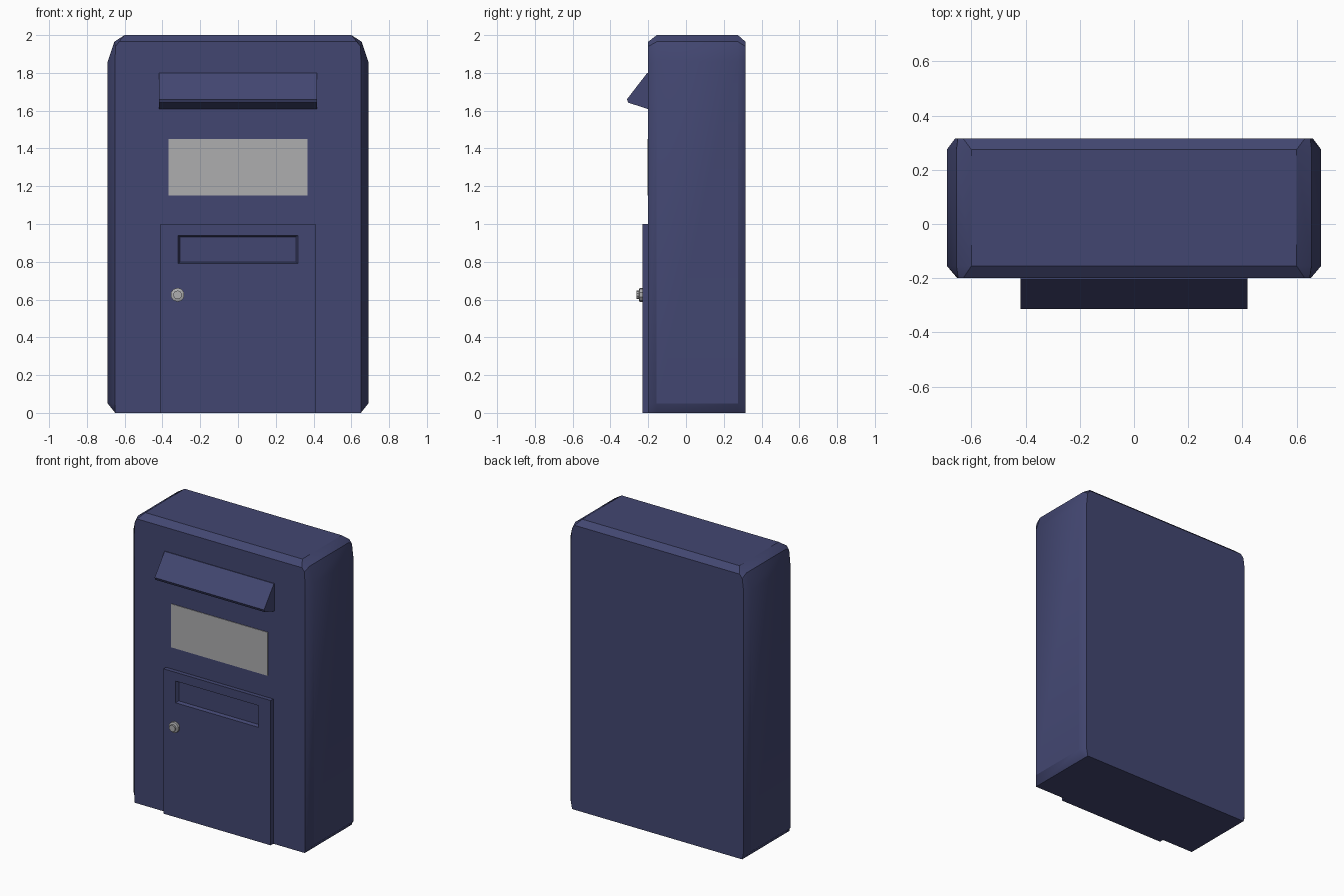
import bpy, bmesh, math

if "Cube" in bpy.data.objects:
    bpy.data.objects.remove(bpy.data.objects["Cube"])


def material(name, rgb):
    m = bpy.data.materials.new(name)
    m.diffuse_color = (*rgb, 1)
    m.use_nodes = True
    m.node_tree.nodes["Principled BSDF"].inputs["Base Color"].default_value = m.diffuse_color
    return m


NAVY = material("navy_paint", (0.055, 0.062, 0.165))
PALE = material("pale_grey", (0.42, 0.42, 0.43))


def finish(name, bm, mat, smooth=None):
    bmesh.ops.recalc_face_normals(bm, faces=bm.faces)
    me = bpy.data.meshes.new(name)
    bm.to_mesh(me)
    bm.free()
    me.materials.append(mat)
    ob = bpy.data.objects.new(name, me)
    bpy.context.collection.objects.link(ob)
    if smooth:
        bpy.ops.object.select_all(action='DESELECT')
        ob.select_set(True)
        bpy.context.view_layer.objects.active = ob
        bpy.ops.object.shade_smooth_by_angle(angle=math.radians(smooth))
    return ob


def loft(bm, rings):
    """Skin matching closed rings of points and cap both ends."""
    loops = [[bm.verts.new(p) for p in r] for r in rings]
    n = len(loops[0])
    for a, b in zip(loops, loops[1:]):
        for i in range(n):
            j = (i + 1) % n
            bm.faces.new((a[i], a[j], b[j], b[i]))
    return bm.faces.new(loops[0]), bm.faces.new(loops[-1])


def outline(half, y):
    """Mirror a half outline (x, z) to a full ring at depth y."""
    return [(x, y, z) for x, z in half] + [(-x, y, z) for x, z in reversed(half)]


def rect(hx, z0, z1, y):
    return outline([(hx, z0), (hx, z1)], y)


# Body: rounded-top case with chamfered front and back rims
outer = [(0.65, 0), (0.69, 0.05), (0.69, 1.86), (0.655, 1.965), (0.60, 2.0)]
front = [(0.65, 0), (0.652, 0.05), (0.652, 1.85), (0.648, 1.94), (0.63, 1.965)]
back = [(0.65, 0), (0.66, 0.05), (0.66, 1.86), (0.65, 1.94), (0.63, 1.965)]
bm = bmesh.new()
loft(bm, [outline(front, -0.20), outline(outer, -0.155),
          outline(outer, 0.275), outline(back, 0.315)])
finish("body", bm, NAVY, 32)

# Slot hood: wedge profile (y, z) extruded across
wedge = [(-0.19, 1.80), (-0.205, 1.80), (-0.313, 1.66), (-0.305, 1.642),
         (-0.205, 1.61), (-0.19, 1.61)]
bm = bmesh.new()
loft(bm, [[(x, y, z) for y, z in wedge] for x in (-0.418, 0.418)])
finish("slot_hood", bm, NAVY)

# Label plate
bm = bmesh.new()
loft(bm, [rect(0.368, 1.15, 1.45, -0.204), rect(0.368, 1.15, 1.45, -0.199)])
finish("label_plate", bm, PALE)

# Door with a sunken name slot: frame strips plus recess, front ring bridged
bm = bmesh.new()
rings = [rect(0.41, 0, 1.0, -0.195), rect(0.41, 0, 1.0, -0.229),
         rect(0.318, 0.79, 0.94, -0.229), rect(0.306, 0.798, 0.932, -0.208)]
loft(bm, rings)
finish("door", bm, NAVY)

# Lock: stepped octagonal knob
bm = bmesh.new()
steps = [(0.037, -0.225), (0.037, -0.246), (0.023, -0.25), (0.023, -0.263)]
loft(bm, [[(-0.32 + r * math.cos((k + 0.5) * math.pi / 5), y,
            0.625 + r * math.sin((k + 0.5) * math.pi / 5)) for k in range(10)]
          for r, y in steps])
finish("lock", bm, PALE)
